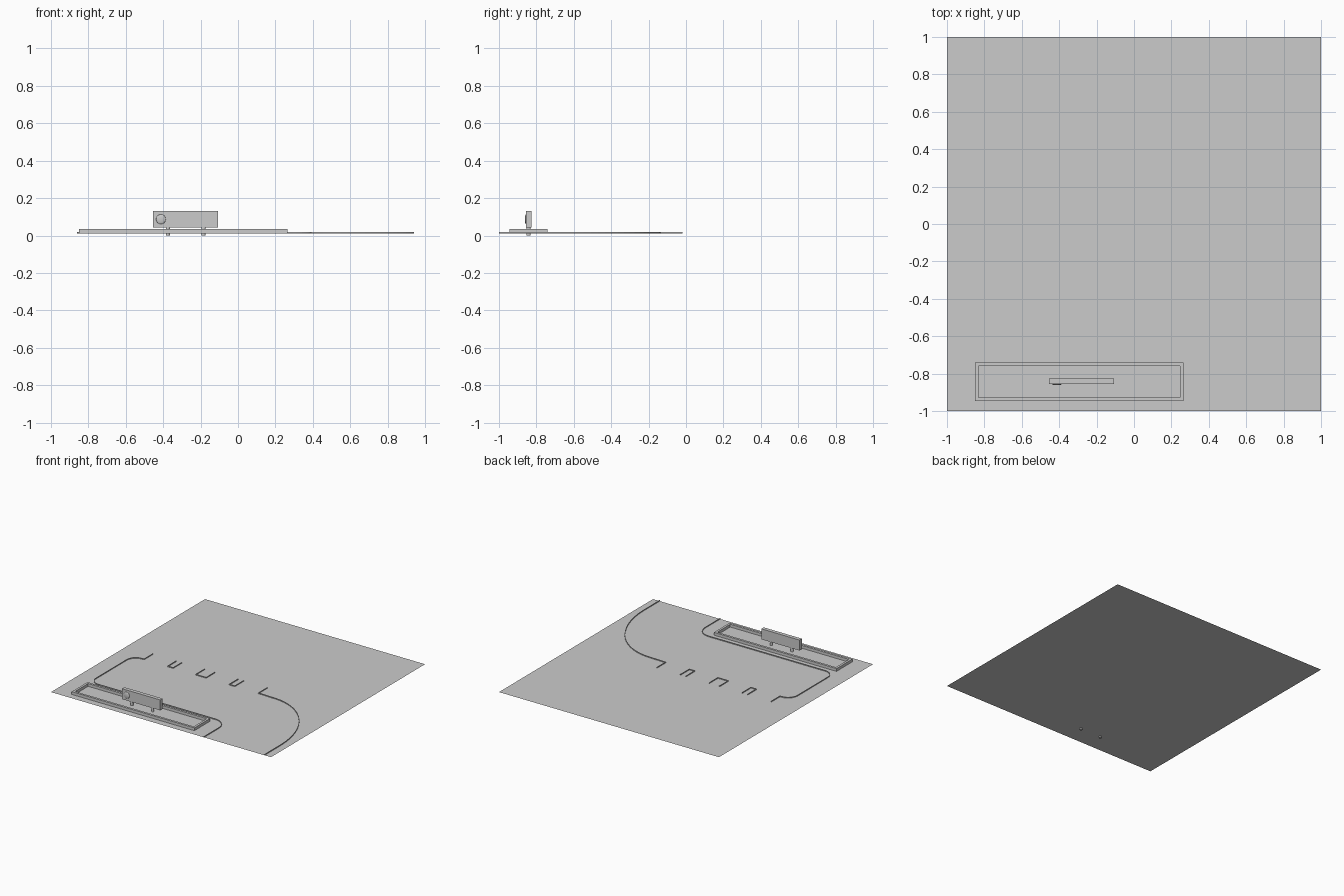
import bpy, bmesh, math
from mathutils import Matrix

if "Cube" in bpy.data.objects:
    bpy.data.objects.remove(bpy.data.objects["Cube"], do_unlink=True)

GROUND = 0.011
CURB_TOP = 0.018
CURB_W = 0.004

grey = bpy.data.materials.new("plain grey")
grey.use_nodes = True
COLOR = (0.6, 0.6, 0.6, 1)
grey.diffuse_color = COLOR
grey.node_tree.nodes["Principled BSDF"].inputs["Base Color"].default_value = COLOR


def finish(name, bm):
    bmesh.ops.recalc_face_normals(bm, faces=bm.faces)
    mesh = bpy.data.meshes.new(name)
    bm.to_mesh(mesh)
    bm.free()
    mesh.materials.append(grey)
    obj = bpy.data.objects.new(name, mesh)
    bpy.context.collection.objects.link(obj)
    return obj


def add_box(bm, x0, x1, y0, y1, z0, z1):
    m = Matrix.Translation(((x0 + x1) / 2, (y0 + y1) / 2, (z0 + z1) / 2))
    m = m @ Matrix.Diagonal((x1 - x0, y1 - y0, z1 - z0, 1))
    bmesh.ops.create_cube(bm, size=1, matrix=m)


def arc(cx, cy, rx, ry, a0, a1, steps=10):
    """Points along an elliptical arc, angles in degrees."""
    angles = [math.radians(a0 + (a1 - a0) * i / steps) for i in range(steps + 1)]
    return [(cx + rx * math.cos(a), cy + ry * math.sin(a)) for a in angles]


def curb(name, path):
    """Low, thin wall with mitred corners along an open path."""
    bm = bmesh.new()
    rings = []
    for i, (x, y) in enumerate(path):
        dirs = []
        for a, b in ((i - 1, i), (i, i + 1)):
            if a >= 0 and b < len(path):
                dx, dy = path[b][0] - path[a][0], path[b][1] - path[a][1]
                length = math.hypot(dx, dy)
                dirs.append((-dy / length, dx / length))
        nx, ny = sum(d[0] for d in dirs), sum(d[1] for d in dirs)
        k = CURB_W / 2 * len(dirs) / (nx * nx + ny * ny)
        rings.append([bm.verts.new((x + s * nx * k, y + s * ny * k, z))
                      for s, z in ((1, GROUND), (1, CURB_TOP), (-1, CURB_TOP), (-1, GROUND))])
    for a, b in zip(rings, rings[1:]):
        for j in range(4):
            bm.faces.new((a[j], a[j - 1], b[j - 1], b[j]))
    bm.faces.new(rings[0])
    bm.faces.new(rings[-1])
    return finish(name, bm)


# Ground sheet
bm = bmesh.new()
bmesh.ops.create_grid(bm, x_segments=1, y_segments=1, size=1,
                      matrix=Matrix.Translation((0, 0, GROUND)))
ground = finish("ground", bm)
if ground.data.polygons[0].normal.z < 0:
    ground.data.flip_normals()

# Driveway curbs: inner loop on the left, wide sweep on the right
BACK, EDGE = -0.02, -0.135
inner = [(-0.76, BACK), (-0.76, EDGE)]
inner += arc(-0.78, -0.22, 0.08, 0.085, 90, 180)
inner += arc(-0.78, -0.615, 0.08, 0.08, 180, 270)
inner += arc(0.28, -0.805, 0.11, 0.11, 90, 0) + [(0.39, -1)]
curb("inner_curb", inner)

outer = [(0.28, BACK), (0.28, EDGE)]
outer += arc(0.42, -0.80, 0.52, 0.66, 90, 0, 24) + [(0.94, -1)]
curb("outer_curb", outer)

# U-shaped curb islands between the bays
for n, (x0, x1) in enumerate(((-0.545, -0.495), (-0.29, -0.195), (0.015, 0.065))):
    curb(f"bay_island_{n + 1}", [(x0, BACK), (x0, EDGE), (x1, EDGE), (x1, BACK)])

# Planter frame: raised rectangular ring, open in the middle
bm = bmesh.new()
add_box(bm, -0.85, 0.265, -0.945, -0.74, GROUND, 0.034)
caps = [f for f in bm.faces if abs(f.normal.z) > 0.5]
bmesh.ops.inset_individual(bm, faces=caps, thickness=0.026)
bmesh.ops.bridge_loops(bm, edges=list({e for f in caps for e in f.edges}))
bmesh.ops.delete(bm, geom=caps, context="FACES_ONLY")
finish("planter_frame", bm)

# Sign board on two posts
bm = bmesh.new()
add_box(bm, -0.455, -0.108, -0.856, -0.825, 0.044, 0.13)
finish("sign_board", bm)

for side, x in (("right", -0.375), ("left", -0.185)):
    bm = bmesh.new()
    bmesh.ops.create_cone(bm, cap_ends=True, segments=16, radius1=0.011, radius2=0.011,
                          depth=0.05, matrix=Matrix.Translation((x, -0.842, 0.025)))
    finish(f"sign_post_{side}", bm)

# Shallow round boss on the front of the sign
bm = bmesh.new()
bmesh.ops.create_uvsphere(bm, u_segments=24, v_segments=12, radius=1,
                          matrix=Matrix.Translation((-0.412, -0.856, 0.087))
                          @ Matrix.Diagonal((0.026, 0.006, 0.026, 1)))
boss = finish("sign_boss", bm)
for p in boss.data.polygons:
    p.use_smooth = True
